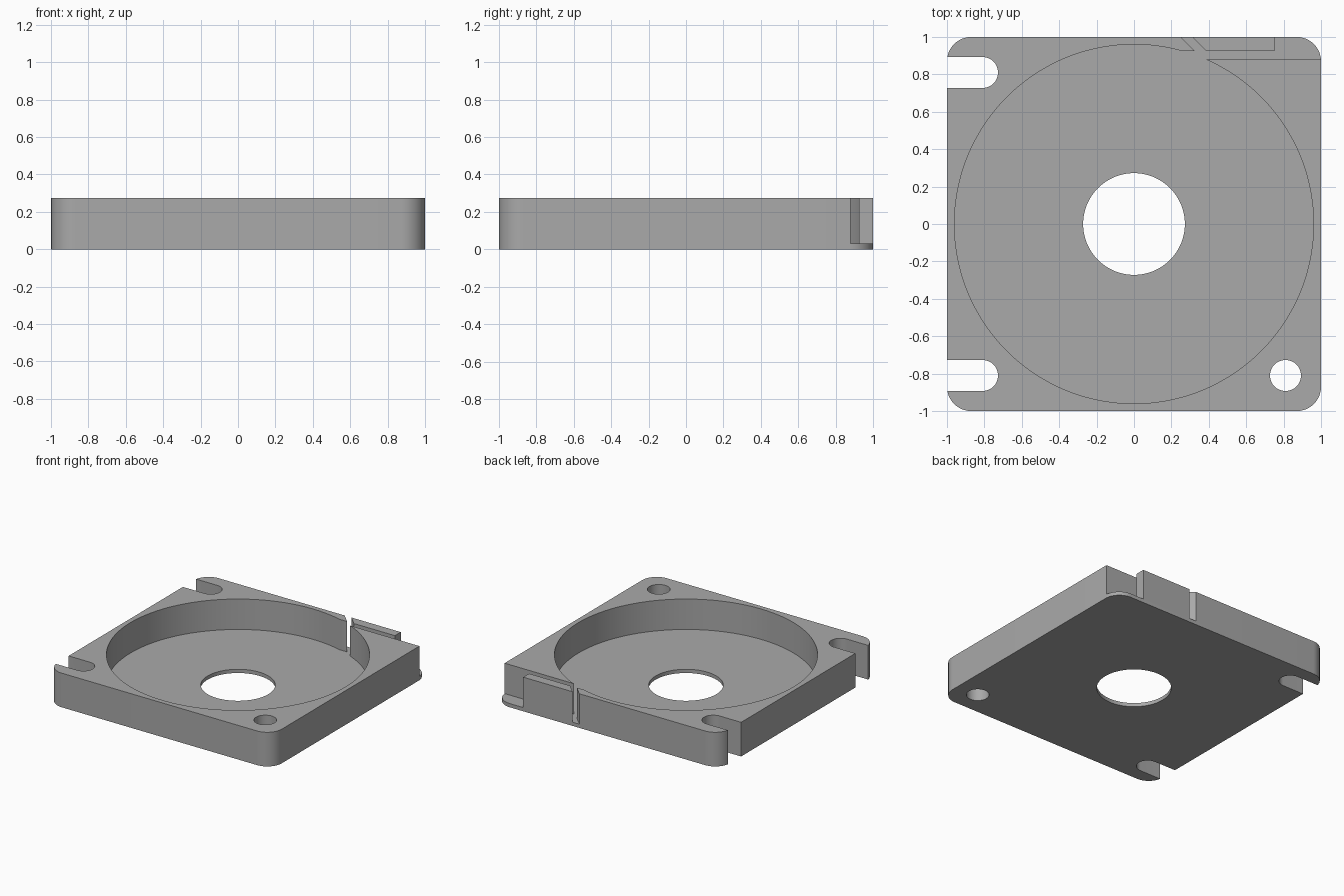
import bpy, bmesh
from math import cos, sin, pi, radians

HEIGHT, FLOOR, CORNER = 0.275, 0.03, 0.13
MOUNT, MOUNT_R = 0.81, 0.083

cube = bpy.data.objects.get("Cube")
if cube:
    bpy.data.objects.remove(cube, do_unlink=True)

grey = bpy.data.materials.new("matte grey")
grey.use_nodes = True
colour = (0.4, 0.4, 0.4, 1)
grey.diffuse_color = colour
grey.node_tree.nodes["Principled BSDF"].inputs["Base Color"].default_value = colour


def arc(cx, cy, r, start, end, steps):
    angles = [radians(start + (end - start) * i / steps) for i in range(steps + 1)]
    return [(cx + r * cos(a), cy + r * sin(a)) for a in angles]


def circle(cx, cy, r, steps):
    return arc(cx, cy, r, 0, 360, steps)[:-1]


def prism(name, outline, z0, z1):
    """Extrude a counter-clockwise outline between two heights."""
    bm = bmesh.new()
    base = bm.faces.new([bm.verts.new((x, y, z0)) for x, y in outline])
    top = bmesh.ops.extrude_face_region(bm, geom=[base])["geom"]
    for v in top:
        if isinstance(v, bmesh.types.BMVert):
            v.co.z = z1
    bmesh.ops.recalc_face_normals(bm, faces=bm.faces)
    mesh = bpy.data.meshes.new(name)
    bm.to_mesh(mesh)
    bm.free()
    mesh.materials.append(grey)
    obj = bpy.data.objects.new(name, mesh)
    bpy.context.collection.objects.link(obj)
    return obj


# Square housing with rounded corners
outline = []
for i, (sx, sy) in enumerate([(1, 1), (-1, 1), (-1, -1), (1, -1)]):
    c = 1 - CORNER
    outline += arc(sx * c, sy * c, CORNER, i * 90, i * 90 + 90, 16)
housing = prism("fan_housing", outline, 0, HEIGHT)

# Round pocket, centre hole and the single round mounting hole
cutters = [
    prism("pocket_cutter", circle(0, 0, 0.96, 128), FLOOR, 1),
    prism("centre_hole_cutter", circle(0, 0, 0.272, 96), -1, 1),
    prism("mount_hole_cutter", circle(MOUNT, -MOUNT, MOUNT_R, 48), -1, 1),
]

# Open mounting slots on the right side
for side in (-1, 1):
    slot = arc(-MOUNT, side * MOUNT, MOUNT_R, -90, 90, 24)
    slot += [(-1.2, side * MOUNT + MOUNT_R), (-1.2, side * MOUNT - MOUNT_R)]
    cutters.append(prism("mount_slot_cutter", slot, -1, 1))

# Cable channel behind a thin retaining tab, with a slanted entry slit
channel = [(0.2, 0.88), (1.1, 0.88), (1.1, 1.1), (0.75, 1.1), (0.75, 0.925),
           (0.385, 0.925), (0.21, 1.1), (0.15, 1.1), (0.325, 0.925), (0.2, 0.925)]
cutters.append(prism("cable_channel_cutter", channel, FLOOR, 1))

# Carve the housing, then discard the cutters
for cutter in cutters:
    mod = housing.modifiers.new(cutter.name, "BOOLEAN")
    mod.operation = "DIFFERENCE"
    mod.solver = "EXACT"
    mod.object = cutter
bpy.context.view_layer.update()
graph = bpy.context.evaluated_depsgraph_get()
carved = bpy.data.meshes.new_from_object(housing.evaluated_get(graph))
housing.modifiers.clear()
housing.data = carved
carved.name = "fan_housing"
for cutter in cutters:
    bpy.data.objects.remove(cutter, do_unlink=True)

bpy.ops.object.select_all(action="DESELECT")
housing.select_set(True)
bpy.context.view_layer.objects.active = housing
bpy.ops.object.shade_smooth_by_angle(angle=radians(30))
